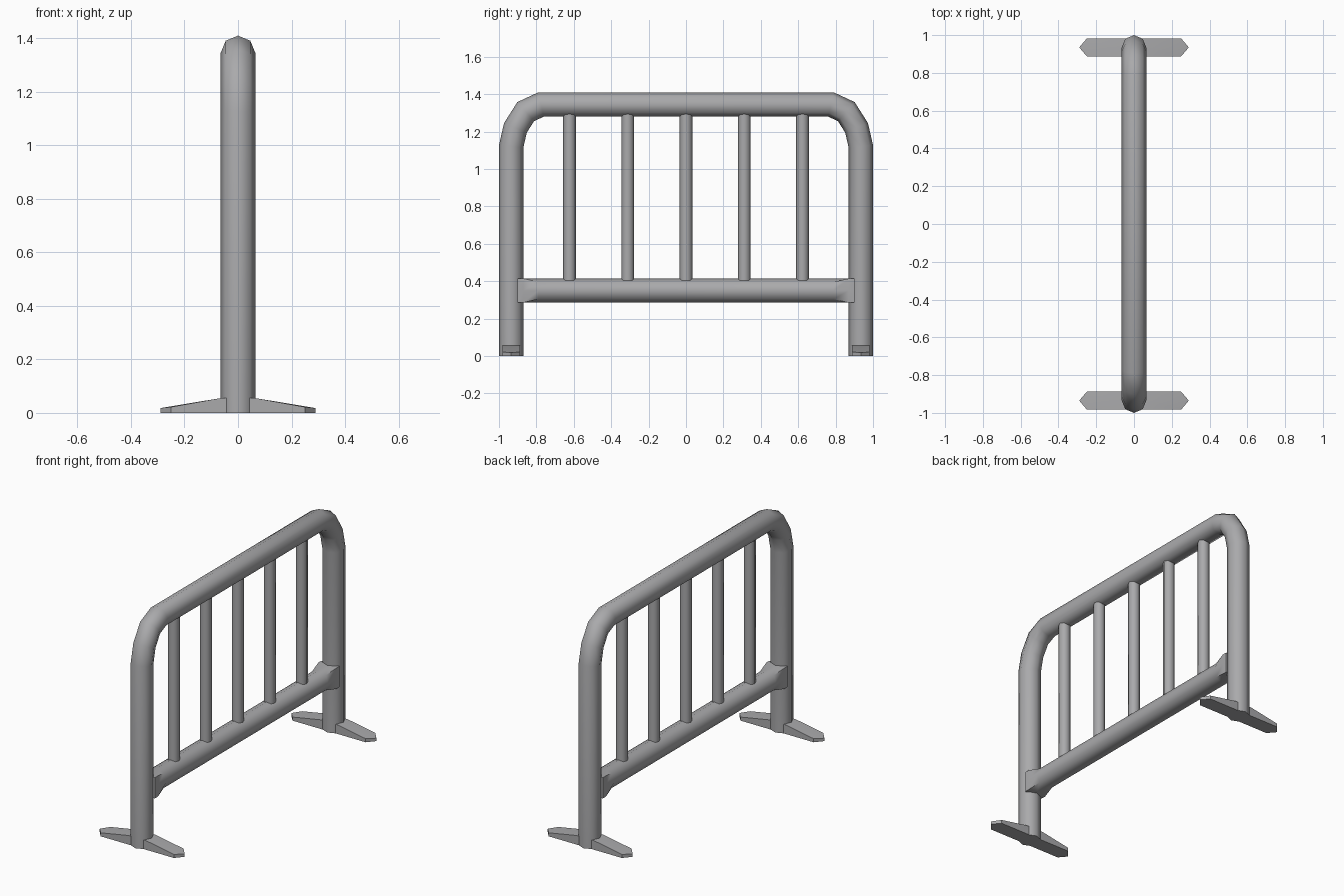
import bpy, bmesh, math
from mathutils import Vector

if "Cube" in bpy.data.objects:
    bpy.data.objects.remove(bpy.data.objects["Cube"])

steel = bpy.data.materials.new("grey steel")
steel.diffuse_color = (0.40, 0.40, 0.41, 1)
steel.use_nodes = True
steel.node_tree.nodes["Principled BSDF"].inputs["Base Color"].default_value = steel.diffuse_color

R = 0.065      # main tube radius
POST_Y = 0.935


def finish(name, bm, angle=50):
    bmesh.ops.recalc_face_normals(bm, faces=bm.faces)
    me = bpy.data.meshes.new(name)
    bm.to_mesh(me)
    bm.free()
    ob = bpy.data.objects.new(name, me)
    bpy.context.collection.objects.link(ob)
    me.materials.append(steel)
    bpy.ops.object.select_all(action='DESELECT')
    ob.select_set(True)
    bpy.context.view_layer.objects.active = ob
    bpy.ops.object.shade_smooth_by_angle(angle=math.radians(angle))
    return ob


def skin(name, rings, angle=50):
    """Join equal-length rings of points into a capped tube."""
    bm = bmesh.new()
    vs = [[bm.verts.new(p) for p in ring] for ring in rings]
    n = len(vs[0])
    for a, b in zip(vs, vs[1:]):
        for i in range(n):
            j = (i + 1) % n
            bm.faces.new((a[i], a[j], b[j], b[i]))
    bm.faces.new(vs[0])
    bm.faces.new(vs[-1])
    return finish(name, bm, angle)


def octagon(r):
    return [(r * math.cos(k * math.pi / 4), r * math.sin(k * math.pi / 4)) for k in range(8)]


# Outer frame: octagonal tube swept along a bent path in the YZ plane
half = [(POST_Y, 0.0), (POST_Y, 1.12), (0.912, 1.22), (0.857, 1.307), (0.775, 1.345)]
path = [Vector((0, y, z)) for y, z in half] + [Vector((0, -y, z)) for y, z in reversed(half)]
rings = []
for i, p in enumerate(path):
    d1 = (p - path[max(i - 1, 0)]).normalized()
    d2 = (path[min(i + 1, len(path) - 1)] - p).normalized()
    t = (d1 + d2).normalized()
    side = Vector((1, 0, 0)).cross(t)
    c = max((d1 + d2).length / 2, 0.5)
    miter = 1 / c if d1.length and d2.length else 1
    rings.append([p + Vector((a, 0, 0)) + side * b * miter for a, b in octagon(R)])
skin("outer_frame", rings)

# Lower rail: octagonal, flaring to a square where it meets the posts
RAIL_Z = 0.35
square = [(max(-0.062, min(0.062, a * 1.4)), max(-R, min(R, b * 1.4))) for a, b in octagon(R)]
rings = []
for y, prof in ((-0.90, square), (-0.87, square), (-0.79, octagon(R)),
                (0.79, octagon(R)), (0.87, square), (0.90, square)):
    rings.append([(a, y, RAIL_Z + b) for a, b in prof])
skin("lower_rail", rings)

# Upright bars
for k in range(-2, 3):
    y = k * 0.3115
    skin("upright_bar", [[(a, y + b, z) for a, b in octagon(0.034)] for z in (0.405, 1.295)])

# Feet: thick under the post, tapering to thin pointed ends
for s in (-1, 1):
    rings = []
    for i in (-1, 0, 1):
        w = 0.047
        rows = []
        y = s * POST_Y + i * w
        tip = 0.29 if i == 0 else 0.25
        ztip = 0.018 if i == 0 else 0.022
        rings.append([(-tip, y, 0), (tip, y, 0), (tip, y, ztip), (0.06, y, 0.056),
                      (-0.06, y, 0.056), (-tip, y, ztip)])
    skin("foot", rings, 40)
